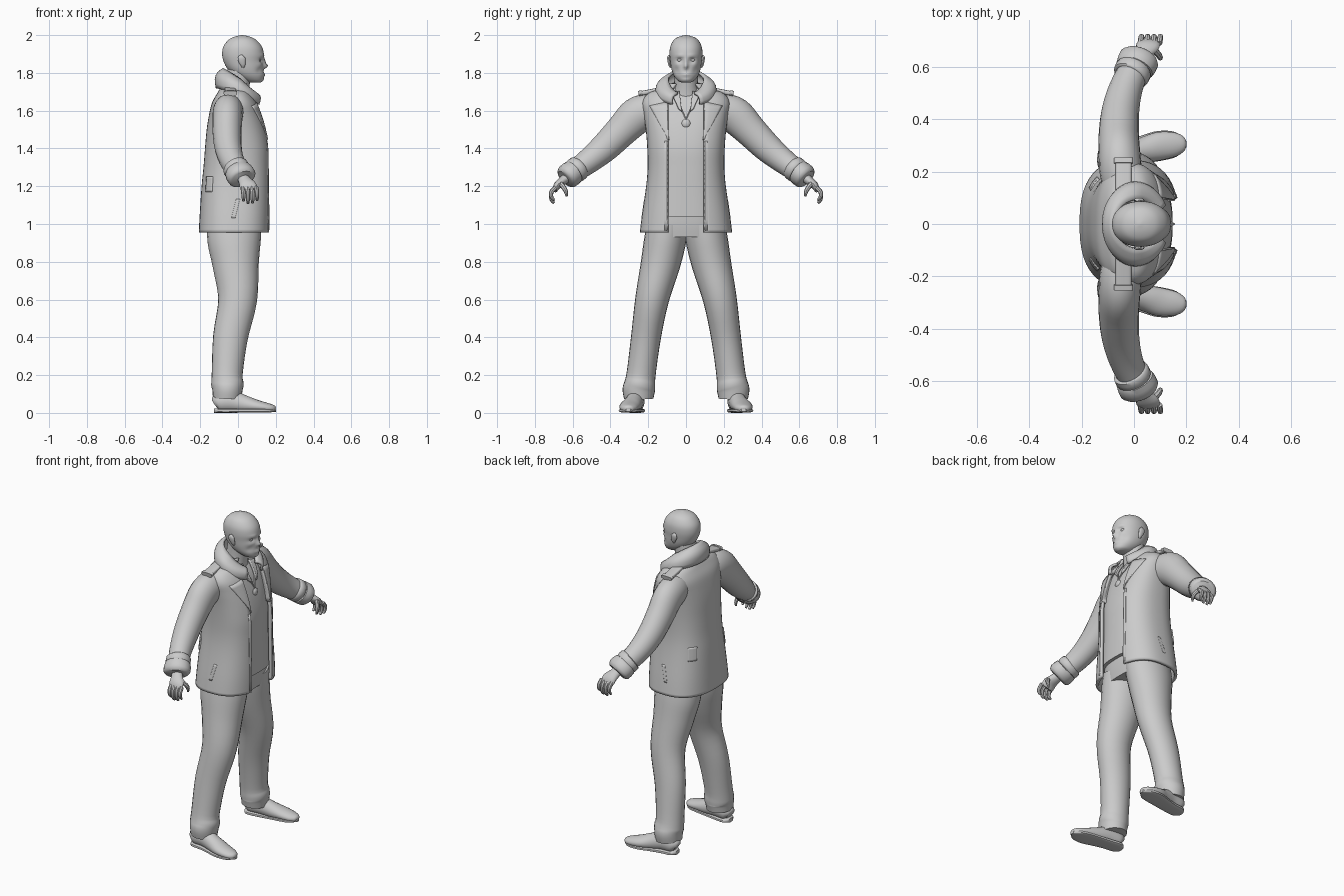
import bpy, bmesh, math
from mathutils import Vector
from mathutils.bvhtree import BVHTree

grey = bpy.data.materials.new("plain_grey")
grey.diffuse_color = (0.6, 0.6, 0.6, 1)


def make(name, verts, faces, mirror=False, thick=0, angle=40):
    me = bpy.data.meshes.new(name)
    me.from_pydata([tuple(v) for v in verts], [], faces)
    bm = bmesh.new()
    bm.from_mesh(me)
    bmesh.ops.recalc_face_normals(bm, faces=bm.faces)
    bm.to_mesh(me)
    bm.free()
    me.materials.append(grey)
    ob = bpy.data.objects.new(name, me)
    bpy.context.collection.objects.link(ob)
    bpy.ops.object.select_all(action='DESELECT')
    bpy.context.view_layer.objects.active = ob
    ob.select_set(True)
    bpy.ops.object.shade_smooth_by_angle(angle=math.radians(angle))
    if thick:
        m = ob.modifiers.new("thickness", 'SOLIDIFY')
        m.thickness, m.offset = thick, 0
    if mirror:
        m = ob.modifiers.new("mirror", 'MIRROR')
        m.use_axis = (False, True, False)
        m.use_mirror_merge = False
    return ob


def smooth(rows, steps):
    # Catmull-Rom interpolation of rows of numbers
    out = []
    for i in range(len(rows) - 1):
        p = [rows[max(0, min(len(rows) - 1, i + k))] for k in (-1, 0, 1, 2)]
        for s in range(steps):
            t = s / steps
            out.append([0.5 * (2 * b + (c - a) * t + (2 * a - 5 * b + 4 * c - d) * t * t
                               + (3 * b - a - 3 * c + d) * t ** 3) for a, b, c, d in zip(*p)])
    return out + [list(rows[-1])]


def spow(v, p):
    return math.copysign(abs(v) ** p, v)


def skin(rings, closed=True):
    n = len(rings[0])
    verts = [v for r in rings for v in r]
    faces = [(i * n + j, i * n + (j + 1) % n, (i + 1) * n + (j + 1) % n, (i + 1) * n + j)
             for i in range(len(rings) - 1) for j in range(n if closed else n - 1)]
    if closed:
        faces += [tuple(range(n)), tuple(range(len(verts) - n, len(verts)))]
    return verts, faces


def tube(name, rows, n=20, steps=4, ref=(1, 0, 0), mirror=True, floor=None, p=1):
    # rows: centre x, y, z, radius along ref, radius across
    rows = smooth(rows, steps)
    rings = []
    for i, r in enumerate(rows):
        c = Vector(r[:3])
        t = (Vector(rows[min(i + 1, len(rows) - 1)][:3]) - Vector(rows[max(i - 1, 0)][:3])).normalized()
        u = Vector(ref)
        u = (u - t * u.dot(t)).normalized()
        w = t.cross(u)
        ring = []
        for j in range(n):
            a = 2 * math.pi * j / n
            v = c + u * r[3] * spow(math.cos(a), p) + w * r[4] * spow(math.sin(a), p)
            if floor is not None:
                v.z = max(v.z, floor)
            ring.append(v)
        rings.append(ring)
    return make(name, *skin(rings), mirror=mirror)


def torso(name, rows, gap=0, p=0.78, n=44, thick=0, grow=0):
    # rows: height, back x, front x, half width; a gap leaves the front open
    rings = []
    for z, xb, xf, ry in smooth(rows, 4):
        cx, rx, ry = (xb + xf) / 2, (xf - xb) / 2 + grow, ry + grow
        a0 = math.asin((min(gap, 0.6 * ry) / ry) ** (1 / p)) if gap else 0
        rings.append([Vector((cx + rx * spow(math.cos(a), p), ry * spow(math.sin(a), p), z))
                      for a in (a0 + (2 * math.pi - 2 * a0) * j / (n - 1 if gap else n) for j in range(n))])
    return make(name, *skin(rings, not gap), thick=thick)


def tree(ob):
    return BVHTree.FromPolygons([v.co for v in ob.data.vertices], [p.vertices[:] for p in ob.data.polygons])


def patch(name, target, corners, axis, lift=0.008, thick=0.014, n=8):
    # quad laid on a surface: axis 0 gives (y, z) corners, axis 1 gives (x, z)
    c = [Vector(k) for k in corners]
    d = Vector((-1, 0, 0)) if axis == 0 else Vector((0, -1, 0))
    rings = []
    for i in range(n + 1):
        row = []
        for j in range(n + 1):
            q = c[0].lerp(c[1], i / n).lerp(c[3].lerp(c[2], i / n), j / n)
            o = Vector((1, q.x, q.y)) if axis == 0 else Vector((q.x, 1, q.y))
            hit = target.ray_cast(o, d)[0] or target.find_nearest(o + d * 0.9)[0]
            row.append(hit - d * lift)
        rings.append(row)
    make(name, *skin(rings, False), mirror=True, thick=thick)


# Coat and shirt
coat_rows = [(.955, -.205, .168, .242), (1.05, -.2, .17, .23), (1.2, -.19, .17, .208), (1.3, -.18, .17, .2),
             (1.4, -.172, .168, .202), (1.5, -.163, .15, .21), (1.58, -.15, .125, .222), (1.64, -.135, .1, .23),
             (1.685, -.11, .07, .2), (1.71, -.095, .055, .13), (1.74, -.08, .05, .09)]
coat = torso("coat", coat_rows, gap=.095, thick=.018, grow=-.006)
shirt = torso("shirt", [(1.04, *coat_rows[1][1:])] + coat_rows[2:], grow=-.022)
torso("hips", [(.93, -.14, .115, .2), (1.0, -.15, .125, .2), (1.1, -.15, .13, .18)])
on_coat, on_shirt = tree(coat), tree(shirt)

# Turned-up collar
rings = []
for k in range(7):
    t = k / 6
    ring = []
    for j in range(41):
        a = math.radians(28 + 304 * j / 40)
        c, s = math.cos(a), math.sin(a)
        top = Vector((.01 + .085 * c, .092 * s, 1.765 - .055 * c - .03 * max(c, 0)))
        low = Vector((.005 + .115 * c, .155 * s, 1.695 - .025 * c - .045 * max(c, 0)))
        ring.append(low.lerp(top, t) + Vector((.02 * c, .02 * s, .012)) * math.sin(math.pi * t))
    rings.append(ring)
make("coat_collar", *skin(rings, False), thick=.015)

# Lapels, tabs, pockets and shirt collar
patch("lapel", on_coat, [(.094, 1.44), (.104, 1.47), (.19, 1.625), (.094, 1.645)], 0)
patch("coat_edge", on_coat, [(.097, .965), (.112, .965), (.112, 1.44), (.097, 1.44)], 0, .004)
patch("side_tab", on_coat, [(-.165, 1.17), (-.135, 1.17), (-.13, 1.25), (-.16, 1.25)], 1, .009, .018)
patch("pocket_welt", on_coat, [(-.035, 1.03), (-.015, 1.03), (.01, 1.13), (-.01, 1.13)], 1, .003)
patch("shirt_collar", on_shirt, [(.022, 1.595), (.04, 1.61), (.075, 1.69), (.035, 1.7)], 0, .012)

# Shoulder straps
for y0, y1, hw, nm in ((.12, .25, .03, "shoulder_strap"), (.232, .252, .036, "strap_loop")):
    h = .004 if nm == "strap_loop" else 0
    tube(nm, [(-.04, y, 1.715 - (y - .12) * .2 + h, hw, .012) for y in (y0, y1)], ref=(1, 0, 0), steps=2, p=.5)

# Cord and pendant
cord = []
for k in range(9):
    y, z = .055 * (1 - k / 8), 1.68 - .125 * k / 8
    hit = on_shirt.ray_cast(Vector((1, y, z)), Vector((-1, 0, 0)))[0]
    cord.append((hit.x + .006, y, z, .004, .004))
tube("cord", cord, n=6, steps=1)
px = cord[-1][0]
tube("pendant", [(px - .012, 0, 1.53, .015, .015), (px, 0, 1.53, .025, .024), (px + .01, 0, 1.53, .012, .012)],
     ref=(0, 0, 1), mirror=False)

# Sleeves and cuffs
tube("sleeve", [(-.045, .13, 1.6, .07, .08), (-.05, .19, 1.598, .08, .092), (-.055, .26, 1.573, .08, .098),
                (-.058, .34, 1.495, .077, .086), (-.052, .43, 1.405, .072, .077), (-.03, .52, 1.33, .064, .066),
                (.012, .615, 1.262, .055, .055)])
tube("cuff", [(.0, .59, 1.28, .058, .055), (.002, .595, 1.276, .074, .066), (.02, .63, 1.25, .078, .066),
              (.026, .642, 1.24, .06, .05)], steps=2)
tube("cuff_band", [(-.016, .562, 1.302, .058, .056), (-.013, .567, 1.298, .07, .066), (.0, .59, 1.28, .07, .066),
                   (.004, .597, 1.274, .058, .055)], steps=2)

# Hands
tube("palm", [(.02, .62, 1.255, .03, .026), (.035, .65, 1.23, .034, .024), (.052, .68, 1.205, .045, .02),
              (.06, .695, 1.178, .042, .014)], n=16)
for i in range(4):
    x, drop = .025 + .024 * i, (.0, .012, .01, -.004)[i]
    tube("finger", [(x, .69, 1.195, .011, .012), (x + .003, .713, 1.168, .0115, .012),
                    (x + .004, .712, 1.14 - drop, .010, .010), (x + .004, .698, 1.122 - drop, .007, .006)], n=8, steps=3)
tube("thumb", [(.075, .665, 1.215, .013, .014), (.095, .645, 1.19, .012, .013), (.1, .634, 1.165, .010, .010),
               (.098, .632, 1.145, .005, .005)], n=8, steps=3)

# Trousers
tube("trouser_leg", [(-.02, .095, 1.0, .145, .11), (-.02, .113, .9, .14, .111), (-.012, .137, .78, .122, .104),
                     (-.002, .18, .6, .103, .089), (-.04, .212, .4, .092, .079), (-.057, .237, .21, .082, .077),
                     (-.056, .245, .15, .086, .083), (-.056, .25, .12, .08, .086), (-.058, .25, .075, .075, .078)], n=24)

# Shoes
tube("shoe", [(-.122, .262, .045, .03, .028), (-.1, .264, .055, .05, .044), (-.03, .27, .06, .055, .046),
              (.04, .283, .045, .046, .05), (.1, .298, .035, .034, .054), (.16, .304, .026, .025, .045),
              (.19, .305, .022, .018, .028), (.199, .305, .02, .006, .01)], ref=(0, 0, 1), floor=.012)
tube("sole", [(-.126, .262, .012, .012, .02), (-.1, .264, .012, .012, .046), (-.03, .272, .012, .012, .048),
              (.04, .286, .012, .01, .053), (.1, .299, .012, .01, .057), (.16, .304, .012, .01, .047),
              (.2, .305, .014, .008, .012)], ref=(0, 0, 1), floor=0, p=.6)

# Neck and head, with the face pushed in and out of the skull
tube("neck", [(-.02, 0, 1.66, .075, .085), (-.005, 0, 1.73, .065, .064), (.015, 0, 1.85, .065, .064)], mirror=False)
head = torso("head", [(1.748, .06, .118, .02), (1.758, .03, .13, .042), (1.785, -.02, .136, .064),
                      (1.82, -.055, .134, .077), (1.86, -.076, .134, .083), (1.9, -.084, .137, .087),
                      (1.94, -.077, .126, .083), (1.975, -.05, .096, .064), (1.992, -.018, .062, .036),
                      (2.0, .018, .026, .004)], p=.95, n=72)
# y, z, spread y, spread z, push
features = [(0, 1.835, .010, .012, .024), (0, 1.858, .008, .018, .012), (.033, 1.868, .014, .010, -.016),
            (.032, 1.89, .022, .008, .006), (0, 1.795, .022, .005, .008), (0, 1.784, .02, .004, .006),
            (0, 1.765, .022, .010, .004), (.05, 1.845, .015, .012, .005), (.05, 1.81, .014, .016, -.006)]
for v in head.data.vertices:
    if v.co.x > .03:
        v.co.x += sum(f * math.exp(-((abs(v.co.y) - y) / sy) ** 2 - ((v.co.z - z) / sz) ** 2)
                      for y, z, sy, sz, f in features)
tube("eye", [(.105, .033, 1.868, .004, .004), (.113, .033, 1.868, .010, .014), (.119, .033, 1.868, .006, .009),
             (.121, .033, 1.868, .001, .001)], n=12, ref=(0, 0, 1))
tube("ear", [(.026, .08, 1.828, .006, .004), (.026, .086, 1.842, .013, .007), (.02, .091, 1.868, .02, .008),
             (.018, .092, 1.884, .017, .007), (.02, .088, 1.894, .006, .004)], n=12)
